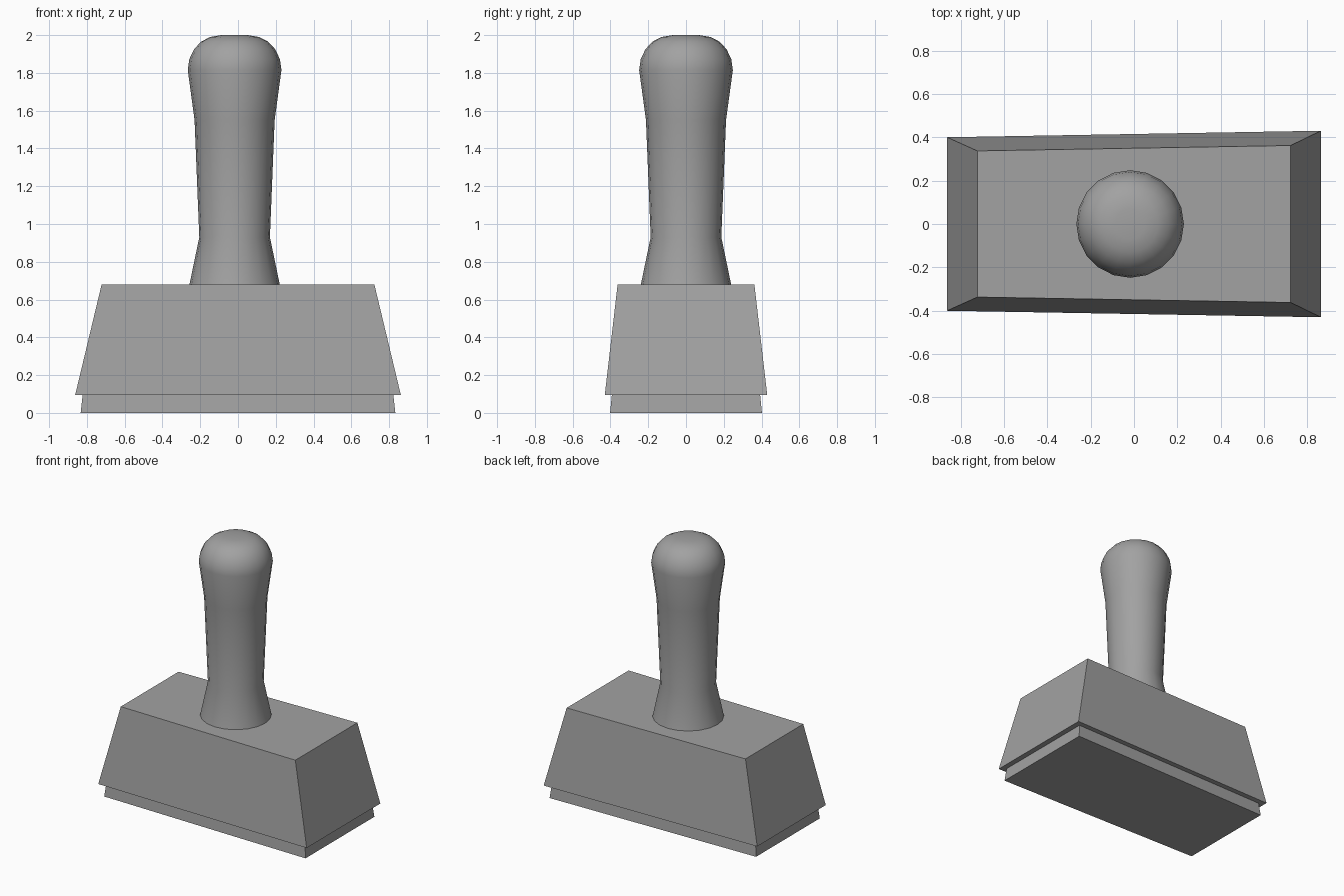
import bpy, bmesh, math

cube = bpy.data.objects.get("Cube")
if cube:
    bpy.data.objects.remove(cube, do_unlink=True)

grey = bpy.data.materials.new("plain_grey")
grey.use_nodes = True
colour = (0.36, 0.36, 0.36, 1)
grey.diffuse_color = colour
grey.node_tree.nodes["Principled BSDF"].inputs["Base Color"].default_value = colour


def finish(name, bm):
    """Turn a bmesh into a named grey object."""
    bmesh.ops.recalc_face_normals(bm, faces=bm.faces)
    mesh = bpy.data.meshes.new(name)
    bm.to_mesh(mesh)
    bm.free()
    mesh.materials.append(grey)
    obj = bpy.data.objects.new(name, mesh)
    bpy.context.collection.objects.link(obj)
    return obj


def tapered_block(name, bottom, top):
    """Block between two levels, each (z, half length, right half width, left half width)."""
    bm = bmesh.new()
    rings = []
    for z, length, narrow, wide in (bottom, top):
        corners = ((-length, -narrow), (length, -wide), (length, wide), (-length, narrow))
        rings.append([bm.verts.new((x, y, z)) for x, y in corners])
    low, high = rings
    bm.faces.new(low)
    bm.faces.new(high)
    for i in range(4):
        j = (i + 1) % 4
        bm.faces.new((low[i], low[j], high[j], high[i]))
    return finish(name, bm)


def lathe(name, profile, centre_x, sides):
    """Turned shape from (radius, z) points, capped at both ends."""
    bm = bmesh.new()
    rings = []
    for r, z in profile:
        angles = [math.tau * i / sides for i in range(sides)]
        rings.append([bm.verts.new((centre_x + r * math.cos(a), r * math.sin(a), z))
                      for a in angles])
    for low, high in zip(rings, rings[1:]):
        for i in range(sides):
            j = (i + 1) % sides
            bm.faces.new((low[i], low[j], high[j], high[i]))
    bm.faces.new(rings[0])
    bm.faces.new(rings[-1])
    return finish(name, bm)


# Stamping pad and the body above it, both slightly wider at the left end
tapered_block("stamp_pad", (0, 0.833, 0.372, 0.402), (0.1, 0.822, 0.362, 0.392))
tapered_block("stamp_body", (0.095, 0.862, 0.4, 0.43), (0.68, 0.722, 0.337, 0.362))

# Waisted grip with a rounded top
grip = [(0.24, 0.675), (0.187, 0.93), (0.212, 1.55), (0.248, 1.815),
        (0.24, 1.872), (0.215, 1.925), (0.178, 1.965), (0.13, 1.99), (0.07, 2.0)]
handle = lathe("handle", grip, -0.018, 20)
bpy.ops.object.select_all(action='DESELECT')
handle.select_set(True)
bpy.context.view_layer.objects.active = handle
bpy.ops.object.shade_smooth_by_angle(angle=math.radians(50))
